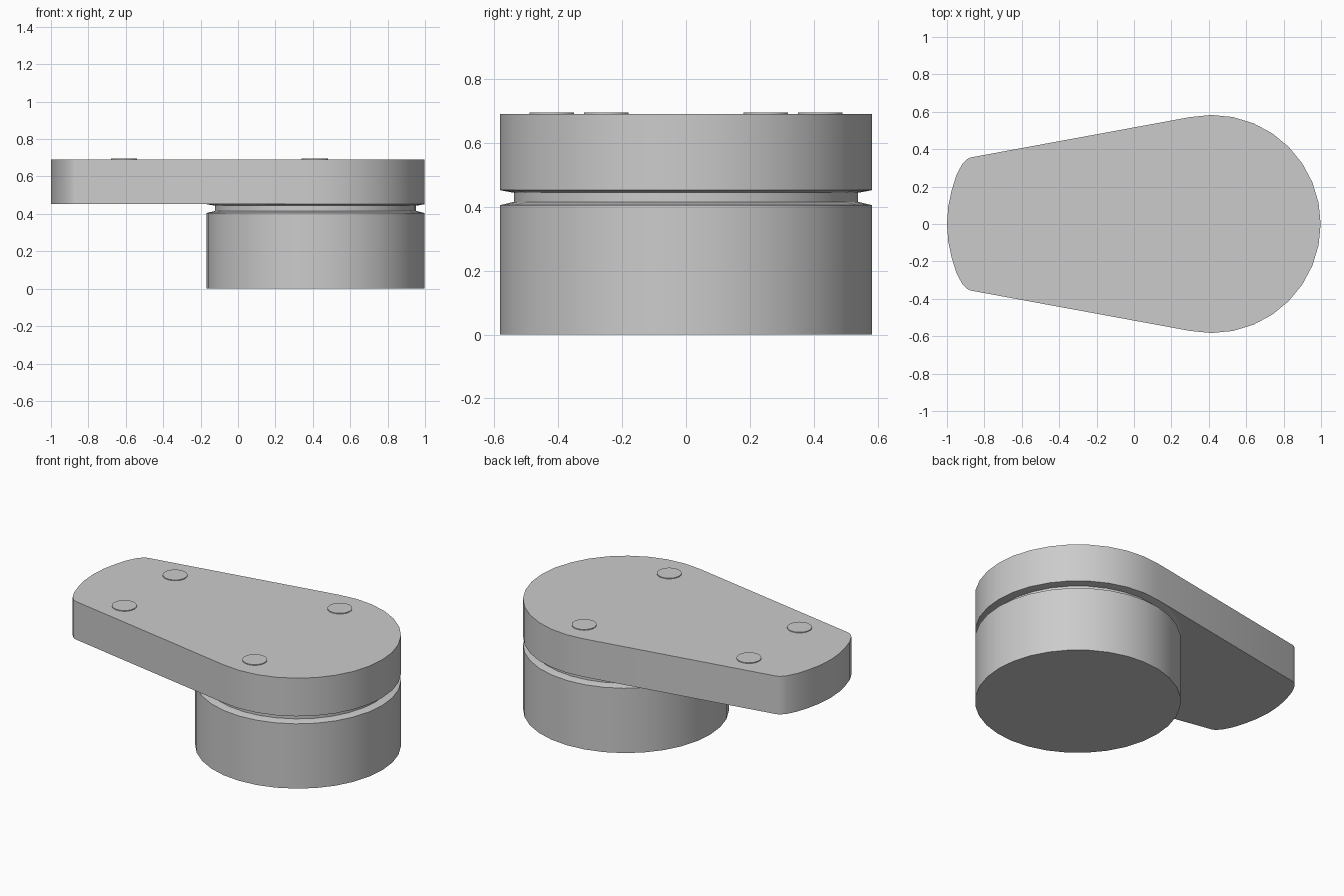
import bpy, bmesh
from math import sin, cos, radians, pi

if "Cube" in bpy.data.objects:
    bpy.data.objects.remove(bpy.data.objects["Cube"], do_unlink=True)

CX, R, SEG = 0.415, 0.583, 32       # hub axis, hub radius, facets
ARM_BOTTOM, ARM_TOP = 0.452, 0.69

grey = bpy.data.materials.new("plain grey")
grey.use_nodes = True
colour = (0.6, 0.6, 0.6, 1)
grey.diffuse_color = colour
grey.node_tree.nodes["Principled BSDF"].inputs["Base Color"].default_value = colour


def finish(name, bm):
    bmesh.ops.recalc_face_normals(bm, faces=bm.faces)
    mesh = bpy.data.meshes.new(name)
    bm.to_mesh(mesh)
    bm.free()
    mesh.materials.append(grey)
    obj = bpy.data.objects.new(name, mesh)
    bpy.context.collection.objects.link(obj)
    bpy.ops.object.select_all(action="DESELECT")
    obj.select_set(True)
    bpy.context.view_layer.objects.active = obj
    bpy.ops.object.shade_smooth_by_angle(angle=radians(30))
    return obj


def lathe(name, x, y, profile, seg=SEG):
    """Stack of rings (radius, z), capped at both ends."""
    bm = bmesh.new()
    rings = [[bm.verts.new((x + r * cos(2 * pi * i / seg), y + r * sin(2 * pi * i / seg), z))
              for i in range(seg)] for r, z in profile]
    for low, high in zip(rings, rings[1:]):
        for i in range(seg):
            j = (i + 1) % seg
            bm.faces.new((low[i], low[j], high[j], high[i]))
    bm.faces.new(rings[0])
    bm.faces.new(rings[-1])
    return finish(name, bm)


def extrude_outline(name, outline, z0, z1):
    bm = bmesh.new()
    face = bm.faces.new([bm.verts.new((x, y, z0)) for x, y in outline])
    new = bmesh.ops.extrude_face_region(bm, geom=[face], use_keep_orig=True)["geom"]
    bmesh.ops.translate(bm, vec=(0, 0, z1 - z0),
                        verts=[v for v in new if isinstance(v, bmesh.types.BMVert)])
    return finish(name, bm)


# Round base with a chamfered groove under the arm
lathe("base_drum", CX, 0, [(R, 0), (R, 0.405), (0.54, 0.415)])
lathe("neck", CX, 0, [(0.538, 0.41), (0.538, 0.448)])
lathe("arm_collar", CX, 0, [(0.54, 0.444), (R, ARM_BOTTOM)])

# Tapered arm: round end about the hub, bowed narrow end
step = 2 * pi / SEG
hub_arc = [(CX + R * cos(i * step), R * sin(i * step)) for i in range(-9, 10)]
bow = [(-0.872, 0.356), (-0.893, 0.347), (-0.92, 0.318), (-0.95, 0.26), (-0.975, 0.18), (-0.993, 0.095)]
outline = hub_arc + bow + [(-1, 0)] + [(x, -y) for x, y in reversed(bow)]
extrude_outline("arm", outline, ARM_BOTTOM, ARM_TOP)

# Four thin discs on top
for x, y, place in ((0.41, 0.42, "hub"), (-0.61, 0.25, "tip")):
    for side, word in ((1, "left"), (-1, "right")):
        lathe(f"{place}_disc_{word}", x, side * y, [(0.07, ARM_TOP - 0.002), (0.07, 0.695)])
